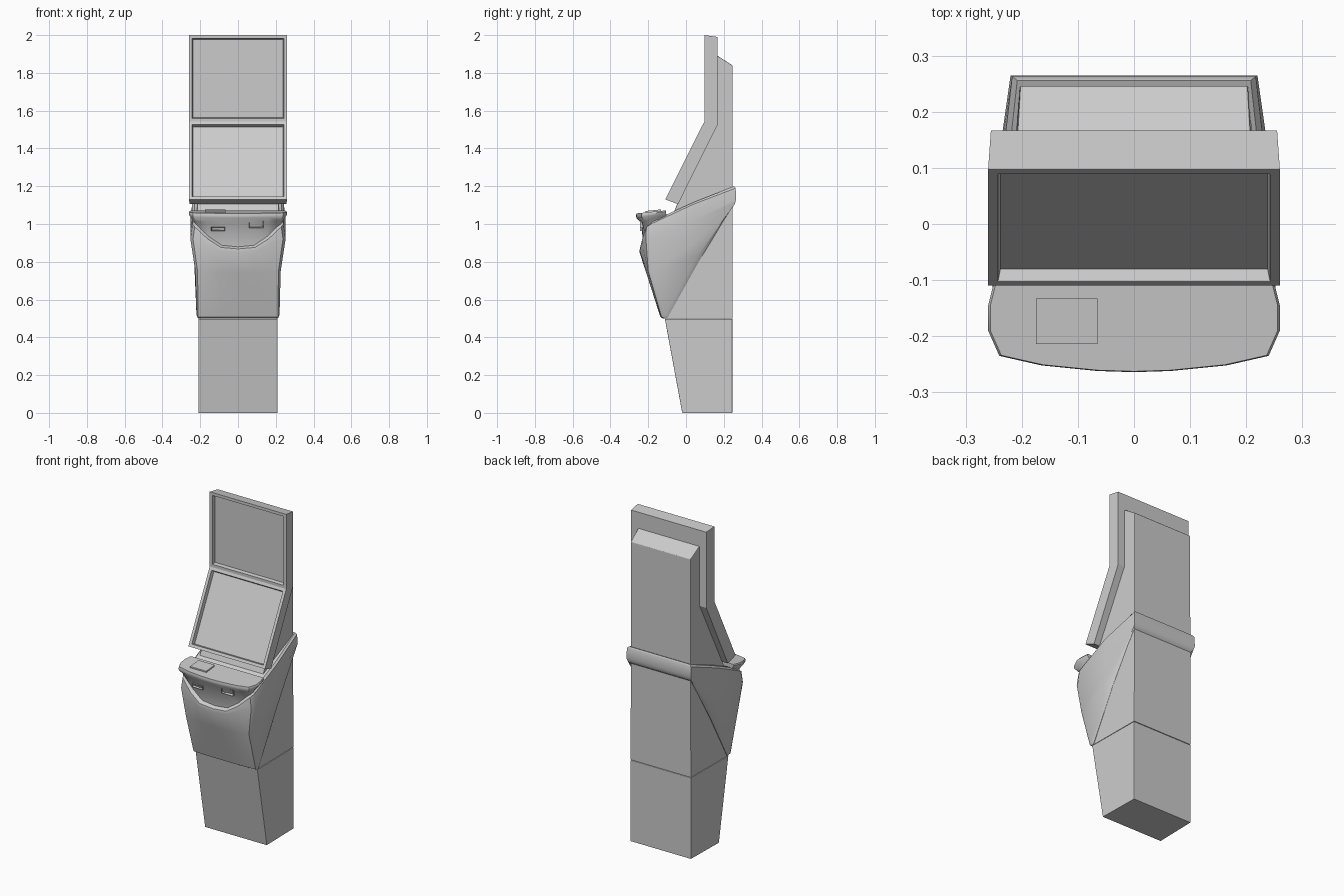
import bpy, bmesh

if "Cube" in bpy.data.objects:
    bpy.data.objects.remove(bpy.data.objects["Cube"])


def finish(bm, name, bevel=0.0, smooth=None):
    bmesh.ops.recalc_face_normals(bm, faces=bm.faces)
    me = bpy.data.meshes.new(name)
    bm.to_mesh(me)
    bm.free()
    ob = bpy.data.objects.new(name, me)
    bpy.context.collection.objects.link(ob)
    if bevel:
        mod = ob.modifiers.new("bevel", 'BEVEL')
        mod.width, mod.segments, mod.limit_method = bevel, 2, 'ANGLE'
    if smooth:
        bpy.ops.object.select_all(action='DESELECT')
        ob.select_set(True)
        bpy.context.view_layer.objects.active = ob
        bpy.ops.object.shade_smooth_by_angle(angle=smooth)
    return ob


def prism(points):
    """Side profile of (half width, y, z), spanned between both sides."""
    bm = bmesh.new()
    r = [bm.verts.new(p) for p in points]
    l = [bm.verts.new((-x, y, z)) for x, y, z in points]
    n = len(points)
    bm.faces.new(r)
    bm.faces.new(l[::-1])
    for i in range(n):
        j = (i + 1) % n
        bm.faces.new((r[i], l[i], l[j], r[j]))
    bmesh.ops.recalc_face_normals(bm, faces=bm.faces)
    return bm


def half_loft(rings):
    """Rings given as right halves, back to front centre; mirrored and capped."""
    bm = bmesh.new()
    loops = []
    for ring in rings:
        r = [bm.verts.new(p) for p in ring]
        l = [bm.verts.new((-x, y, z)) for x, y, z in ring[:-1]]
        loops.append(r + l[::-1])
    n = len(loops[0])
    for a, b in zip(loops, loops[1:]):
        for i in range(n):
            j = (i + 1) % n
            bm.faces.new((a[i], a[j], b[j], b[i]))
    for loop in (loops[0], loops[-1]):
        for i in range(n // 2):
            f = [loop[i], loop[i + 1], loop[n - 2 - i], loop[n - 1 - i]]
            bm.faces.new(list(dict.fromkeys(f)))
    return bm


def slot(name, x0, x1, z0, z1, rim):
    """Small bezel with a recessed opening facing front."""
    bm = prism([(0.5, -0.243, z0), (0.5, -0.243, z1), (0.5, -0.215, z1), (0.5, -0.215, z0)])
    for v in bm.verts:
        v.co.x = (x0 + x1) / 2 + v.co.x * (x1 - x0)
    front = [f for f in bm.faces if f.normal.y < -0.9]
    bmesh.ops.inset_individual(bm, faces=front, thickness=rim)
    bmesh.ops.translate(bm, verts=front[0].verts, vec=(0, 0.015, 0))
    return finish(bm, name)


# Lower plinth and tall rear cabinet
finish(prism([(.21, -.02, 0), (.205, .245, 0), (.205, .245, .498), (.21, -.112, .498)]),
       "base_plinth", .002)
finish(prism([(.209, -.11, .5), (.205, .246, .5), (.203, .246, 1.84), (.208, .16, 1.895),
              (.21, .16, 1.53), (.216, -.045, 1.11), (.216, -.07, 1.05)]),
       "rear_cabinet", .003)

# Bent display frame with two recessed screens
bm = prism([(.26, .097, 2.0), (.255, .167, 1.99), (.255, .167, 1.525),
            (.255, -.042, 1.105), (.26, -.11, 1.13), (.26, .097, 1.542)])
screens = [f for f in bm.faces if f.normal.y < -0.7 and abs(f.normal.x) < 0.1]
bmesh.ops.inset_individual(bm, faces=screens, thickness=.025)
bmesh.ops.inset_individual(bm, faces=screens, thickness=.006, depth=-.022)
finish(bm, "display_frame")

# Bulging belly: tilted rings from lower edge to the sloping top band
finish(half_loft([
    [(.205, .247, 1.095), (.212, .07, .805), (.212, -.10, .50), (.205, -.115, .50),
     (.16, -.12, .50), (.09, -.122, .50), (0, -.122, .50)],
    [(.214, .258, 1.105), (.226, .06, .83), (.220, -.112, .52), (.211, -.130, .508),
     (.16, -.134, .508), (.09, -.136, .508), (0, -.136, .508)],
    [(.216, .261, 1.115), (.236, .045, .90), (.226, -.180, .75), (.214, -.200, .75),
     (.16, -.206, .745), (.09, -.21, .74), (0, -.21, .74)],
    [(.220, .265, 1.13), (.252, .04, 1.02), (.252, -.185, .92), (.238, -.212, .92),
     (.17, -.232, .895), (.095, -.245, .86), (0, -.247, .852)],
    [(.217, .263, 1.19), (.243, .04, 1.105), (.241, -.185, 1.00), (.229, -.21, .985),
     (.16, -.232, .92), (.09, -.243, .876), (0, -.244, .868)],
    [(.208, .256, 1.20), (.232, .04, 1.115), (.228, -.18, 1.015), (.216, -.195, .995),
     (.15, -.212, .932), (.085, -.222, .888), (0, -.223, .88)],
]), "belly_cover", smooth=.6)

# Button deck with its skirt tapering down into the belly cut-out
outline = [(.25, -.105), (.26, -.145), (.26, -.19), (.24, -.235),
           (.165, -.252), (.065, -.262), (0, -.264)]


def deck_ring(z_front, z_back, shrink=0.0):
    ring = []
    for x, y in outline:
        t = (y + .265) / .16
        ring.append((x * (1 - shrink), -.17 + (y + .17) * (1 - shrink),
                     z_front + (z_back - z_front) * t))
    return ring


finish(half_loft([
    [(.215, -.10, 1.02), (.225, -.14, 1.01), (.224, -.185, .995), (.212, -.195, .985),
     (.148, -.213, .925), (.085, -.222, .882), (0, -.224, .874)],
    [(.235, -.103, 1.045), (.242, -.145, 1.035), (.241, -.19, 1.025), (.226, -.216, 1.015),
     (.16, -.231, 1.008), (.065, -.237, 1.005), (0, -.238, 1.005)],
    deck_ring(1.032, 1.058, .01),
    deck_ring(1.045, 1.066),
    deck_ring(1.056, 1.072, .015),
]), "button_deck", smooth=.7)

# Raised button plate on the deck
finish(prism([(.055, -.214, 1.055), (.055, -.133, 1.055), (.055, -.133, 1.077),
              (.055, -.214, 1.069)]), "button_plate").location.x = -.12

# Slots on the front skirt
slot("bill_slot", .058, .136, .98, 1.016, .008)
slot("card_slot", -.142, -.07, .964, .984, .005)
